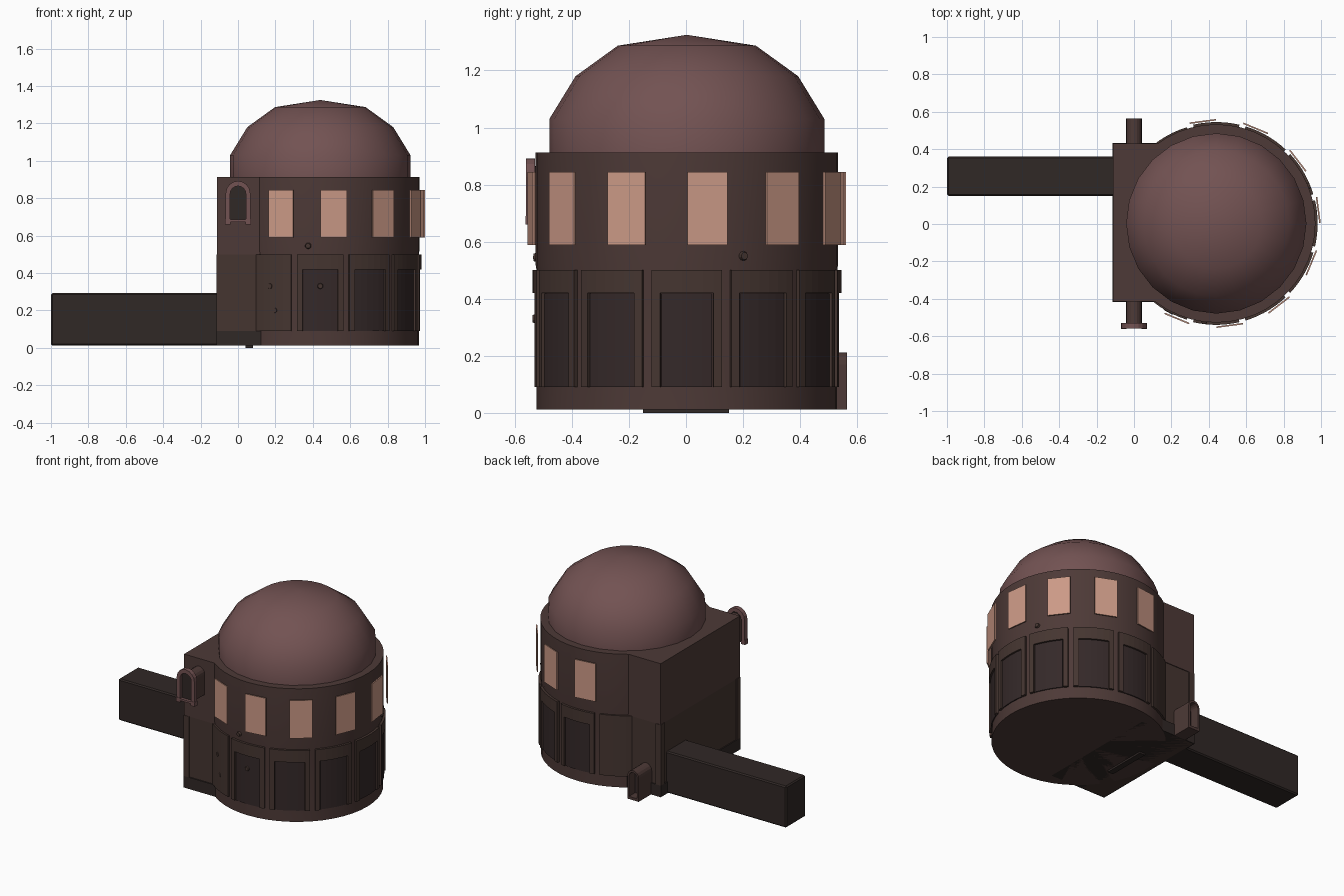
import bpy, bmesh, math
from mathutils import Matrix, Vector

if "Cube" in bpy.data.objects:
    bpy.data.objects.remove(bpy.data.objects["Cube"])

CX, CY = 0.44, 0.003


def mat(name, col):
    m = bpy.data.materials.new(name)
    m.diffuse_color = (*col, 1)
    m.use_nodes = True
    m.node_tree.nodes["Principled BSDF"].inputs["Base Color"].default_value = m.diffuse_color
    return m


WALL = mat("wall", (0.075, 0.042, 0.038))
LOWER = mat("lower_wall", (0.06, 0.036, 0.03))
DOOR = mat("door", (0.035, 0.022, 0.022))
DOME = mat("dome", (0.17, 0.085, 0.085))
GLASS = mat("window", (0.6, 0.32, 0.24))
DARK = mat("dark_trim", (0.03, 0.021, 0.019))


def finish(name, bm, m, smooth=False):
    bmesh.ops.recalc_face_normals(bm, faces=bm.faces)
    me = bpy.data.meshes.new(name)
    bm.to_mesh(me)
    bm.free()
    ob = bpy.data.objects.new(name, me)
    bpy.context.collection.objects.link(ob)
    me.materials.append(m)
    if smooth:
        bpy.ops.object.select_all(action='DESELECT')
        ob.select_set(True)
        bpy.context.view_layer.objects.active = ob
        bpy.ops.object.shade_smooth_by_angle(angle=math.radians(35))
    return ob


def box(name, x0, x1, y0, y1, z0, z1, m, bevel=0):
    bm = bmesh.new()
    M = Matrix.Translation(((x0 + x1) / 2, (y0 + y1) / 2, (z0 + z1) / 2)) @ \
        Matrix.Diagonal((x1 - x0, y1 - y0, z1 - z0, 1))
    bmesh.ops.create_cube(bm, size=1, matrix=M)
    if bevel:
        bmesh.ops.bevel(bm, geom=list(bm.edges), offset=bevel, segments=1, affect='EDGES')
    return finish(name, bm, m)


def lathe(name, prof, m, n=48):
    bm = bmesh.new()
    vs = [bm.verts.new((CX + r, CY, z)) for r, z in prof]
    es = [bm.edges.new(p) for p in zip(vs, vs[1:])]
    bmesh.ops.spin(bm, geom=vs + es, cent=(CX, CY, 0), axis=(0, 0, 1),
                   angle=math.tau, steps=n)
    bmesh.ops.remove_doubles(bm, verts=bm.verts, dist=1e-4)
    return finish(name, bm, m, True)


def arc_box(bm, r0, r1, a0, a1, z0, z1):
    """Curved slab between two radii, angles in degrees."""
    n = max(1, round((a1 - a0) / 4))
    rings = []
    for i in range(n + 1):
        a = math.radians(a0 + (a1 - a0) * i / n)
        rings.append([bm.verts.new((CX + r * math.cos(a), CY + r * math.sin(a), z))
                      for r, z in ((r0, z0), (r1, z0), (r1, z1), (r0, z1))])
    for p, q in zip(rings, rings[1:]):
        for k in range(4):
            bm.faces.new((p[k], p[(k + 1) % 4], q[(k + 1) % 4], q[k]))
    bm.faces.new(rings[0])
    bm.faces.new(rings[-1])


def arch_pts(w, z0, z1):
    """Round-topped outline in x,z."""
    spring = z1 - w
    pts = [(-w, z0), (w, z0)]
    return pts + [(w * math.cos(t * math.pi / 8), spring + w * math.sin(t * math.pi / 8))
                  for t in range(9)]


def arch(name, w, z0, z1, y0, y1, m, inner=None):
    """Extruded arch; inner=(width, z0, z1) makes it a hollow frame."""
    bm = bmesh.new()
    out = arch_pts(w, z0, z1)
    A, B = ([bm.verts.new((x, y, z)) for x, z in out] for y in (y0, y1))
    n = len(out)
    loops = [(A, B)]
    if inner:
        pin = arch_pts(*inner)
        C, D = ([bm.verts.new((x, y, z)) for x, z in pin] for y in (y0, y1))
        loops.append((C, D))
        for P, Q in ((A, C), (B, D)):
            for i in range(n):
                j = (i + 1) % n
                bm.faces.new((P[i], P[j], Q[j], Q[i]))
    else:
        bm.faces.new(A)
        bm.faces.new(B)
    for P, Q in loops:
        for i in range(n):
            j = (i + 1) % n
            bm.faces.new((P[i], P[j], Q[j], Q[i]))
    return finish(name, bm, m)


# Round tower and domed roof
lathe("tower_wall", [(0, 0.012), (0.527, 0.012), (0.527, 0.50), (0.53, 0.52),
                     (0.53, 0.912), (0, 0.912)], WALL)
lathe("dome", [(0.482, 0.90), (0.482, 1.03), (0.39, 1.18), (0.242, 1.287), (0, 1.325)], DOME, 24)

# Curved door frames with inset doors around the lower wall
frames, doors = bmesh.new(), bmesh.new()
for a in range(-120, 121, 30):
    if abs(a) == 120:
        arc_box(frames, 0.52, 0.538, a - 13, a + 13, 0.09, 0.5)
        continue
    arc_box(frames, 0.52, 0.542, a - 13.2, a - 10, 0.09, 0.5)
    arc_box(frames, 0.52, 0.542, a + 10, a + 13.2, 0.09, 0.5)
    arc_box(frames, 0.52, 0.542, a - 10, a + 10, 0.42, 0.5)
    arc_box(doors, 0.52, 0.533, a - 9.6, a + 9.6, 0.09, 0.418)
finish("door_frames", frames, LOWER)
finish("doors", doors, DOOR)

# Flat window panes standing just off the upper wall
panes = bmesh.new()
for k in range(-4, 4):
    M = Matrix.Translation((CX, CY, 0.717)) @ Matrix.Rotation(math.radians(7.5 + 30 * k), 4, 'Z') \
        @ Matrix.Translation((0.55, 0, 0)) @ Matrix.Diagonal((0.008, 0.142, 0.256, 1))
    bmesh.ops.create_cube(panes, size=1, matrix=M)
finish("window_panes", panes, GLASS)

# Rivets on the front of the tower
rivets = bmesh.new()
for deg, z in ((-120, 0.33), (-117, 0.20), (-90, 0.33), (-97, 0.545), (22, 0.55)):
    a = math.radians(deg)
    d = Vector((math.cos(a), math.sin(a), 0))
    M = Matrix.Translation(Vector((CX, CY, z)) + d * 0.535) @ d.to_track_quat('Z', 'Y').to_matrix().to_4x4()
    bmesh.ops.create_cone(rivets, cap_ends=True, segments=10, radius1=0.017,
                          radius2=0.013, depth=0.012, matrix=M)
finish("rivets", rivets, LOWER)

# Square block on the left of the tower
box("upper_block", -0.112, 0.40, -0.415, 0.43, 0.50, 0.912, WALL)
box("lower_block", -0.108, 0.40, -0.41, 0.425, 0.012, 0.50, LOWER)
box("block_plinth", -0.115, 0.30, -0.418, 0.433, 0.012, 0.09, DARK)
for i, y in enumerate((-0.418, 0.393)):
    box(f"corner_post_{i}", -0.115, -0.075, y, y + 0.04, 0.09, 0.50, LOWER)

# Long low passage and underside rib
box("passage", -1.0, -0.10, 0.15, 0.36, 0.012, 0.292, DARK, 0.008)
box("underside_rib", 0.04, 0.08, -0.15, 0.15, 0.0, 0.02, DARK)

# Arched bay window high on the front
arch("bay_stem", 0.042, 0.68, 0.86, -0.53, -0.40, WALL)
arch("bay_frame", 0.066, 0.672, 0.892, -0.56, -0.53, DOME, (0.042, 0.685, 0.865))
arch("bay_glass", 0.043, 0.684, 0.866, -0.54, -0.528, DARK)
for s in (-1, 1):
    box("bay_foot", s * 0.055 - 0.015, s * 0.055 + 0.015, -0.562, -0.53, 0.66, 0.69, DOME)

# Arched porch low on the back
arch("porch", 0.042, 0.012, 0.212, 0.42, 0.565, WALL, (0.03, 0.03, 0.198))
arch("porch_door", 0.031, 0.029, 0.199, 0.43, 0.50, DOOR)
